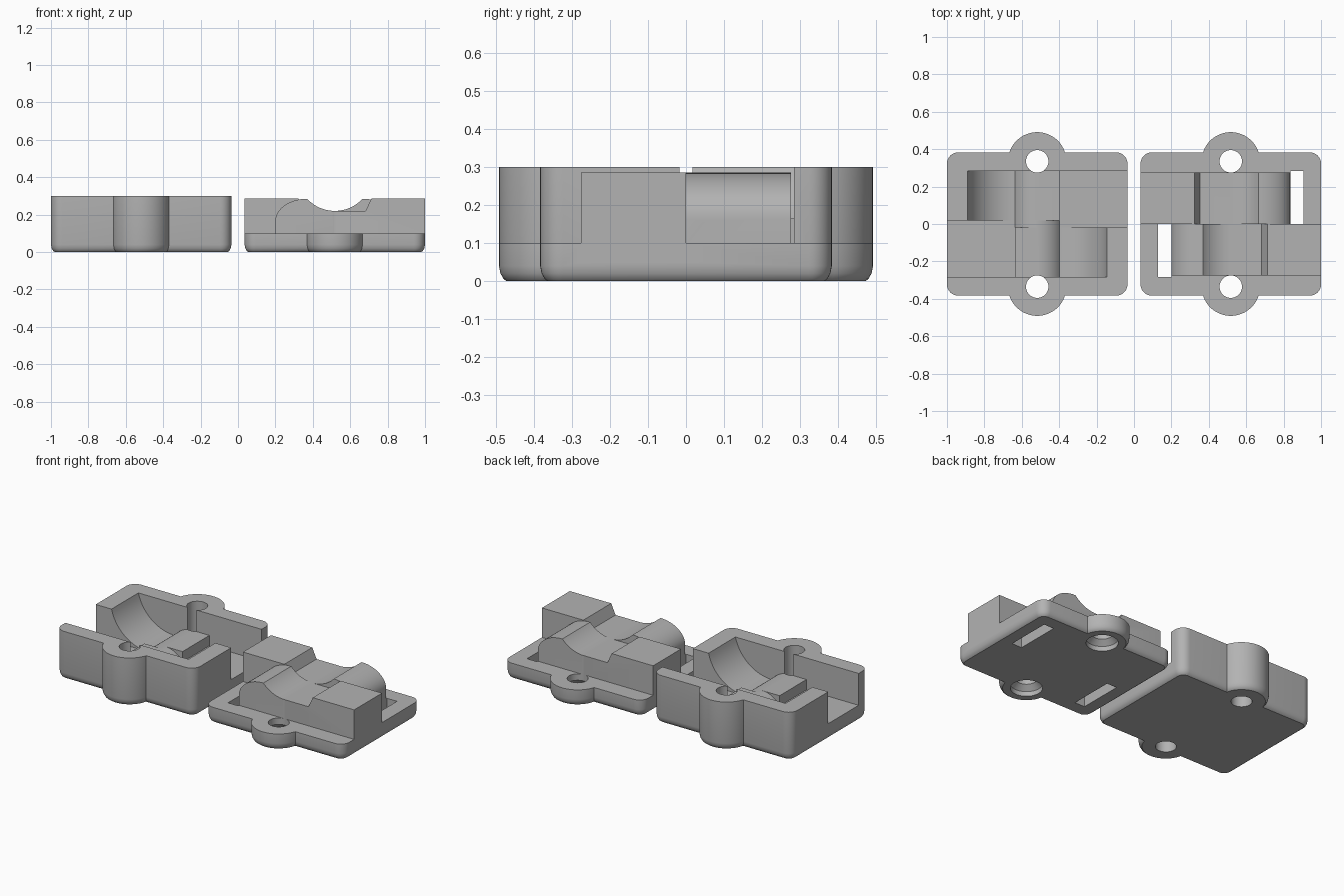
import bpy, bmesh
from math import sin, cos, asin, sqrt, pi, radians

old = bpy.data.objects.get("Cube")
if old:
    bpy.data.objects.remove(old, do_unlink=True)

grey = bpy.data.materials.new("plain grey")
grey.use_nodes = True
grey.diffuse_color = (0.45, 0.45, 0.45, 1)
grey.node_tree.nodes["Principled BSDF"].inputs["Base Color"].default_value = (0.45, 0.45, 0.45, 1)

CX = 0.5175                 # distance of each half's middle from x = 0
HALF_X, HALF_Y = 0.4825, 0.383
EAR_Y, EAR_R, HOLE_R = 0.335, 0.156, 0.06


def arc(cx, cy, rx, ry, a0, a1, n):
    return [(cx + rx * cos(a0 + (a1 - a0) * i / n), cy + ry * sin(a0 + (a1 - a0) * i / n))
            for i in range(n + 1)]


def loft(name, rings):
    """Solid through closed rings of equal length, capped at both ends."""
    bm = bmesh.new()
    loops = [[bm.verts.new(p) for p in ring] for ring in rings]
    n = len(loops[0])
    for a, b in zip(loops, loops[1:]):
        for i in range(n):
            j = (i + 1) % n
            bm.faces.new((a[i], a[j], b[j], b[i]))
    bm.faces.new(loops[0])
    bm.faces.new(loops[-1])
    bmesh.ops.recalc_face_normals(bm, faces=bm.faces)
    me = bpy.data.meshes.new(name)
    bm.to_mesh(me)
    bm.free()
    me.materials.append(grey)
    ob = bpy.data.objects.new(name, me)
    bpy.context.collection.objects.link(ob)
    return ob


def outline(d):
    """Rounded rectangle with a round ear at front and back, shrunk by d."""
    hx, hy, r, er = HALF_X - d, HALF_Y - d, 0.06 - d, EAR_R - d
    a = asin((hy - EAR_Y) / er)
    half = arc(hx - r, hy - r, r, r, 0, pi / 2, 8)
    half += arc(0, EAR_Y, er, er, a, pi - a, 32)
    half += arc(r - hx, hy - r, r, r, pi / 2, pi, 8)
    return half + [(-x, -y) for x, y in half]


def shell(name, cx, height):
    levels = [(0, 0.02), (0.006, 0.012), (0.02, 0.004), (0.04, 0), (height, 0)]
    return loft(name, [[(cx + x, y, z) for x, y in outline(d)] for z, d in levels])


def lane(name, profile, cx, y0, y1, turn):
    """Prism along y; turn = -1 gives the copy turned half round about z."""
    return loft(name, [[(cx + turn * x, turn * y, z) for x, z in profile] for y in (y0, y1)])


def box(name, x0, x1, y0, y1, z0, z1):
    return loft(name, [[(x0, y0, z), (x1, y0, z), (x1, y1, z), (x0, y1, z)] for z in (z0, z1)])


def post(name, cx, cy, levels):
    return loft(name, [[(x, y, z) for x, y in arc(cx, cy, r, r, 0, 2 * pi, 40)[:-1]]
                       for z, r in levels])


def combine(target, tool, operation):
    tool.hide_render = True
    mod = target.modifiers.new(operation.lower(), 'BOOLEAN')
    mod.operation, mod.solver, mod.object = operation, 'EXACT', tool
    bpy.context.view_layer.objects.active = target
    bpy.ops.object.modifier_apply(modifier=mod.name)
    bpy.data.objects.remove(tool, do_unlink=True)


# Deep half: two offset channels, each with a floor ridge and a curved end
body = shell("clamp_body", -CX, 0.3)
FLOOR, RIDGE, W = 0.1, 0.065, 0.12
R = (W * W + RIDGE * RIDGE) / (2 * RIDGE)
low = asin((R - RIDGE) / R)
channel = [(-0.6, FLOOR), (-W, FLOOR), (-W, FLOOR + RIDGE)]
channel += arc(0, FLOOR + RIDGE - R, R, R, pi / 2, low, 12)
channel += arc(W, 0.36, 0.26, 0.26, -pi / 2, -asin(0.06 / 0.26), 16)[1:]
channel += [(channel[-1][0], 0.4), (-0.6, 0.4)]
for turn in (1, -1):
    combine(body, lane("channel_cutter", channel, -CX, -0.284, 0.0175, turn), 'DIFFERENCE')
    combine(body, post("hole_cutter", -CX, turn * EAR_Y, [(-0.1, HOLE_R), (0.4, HOLE_R)]),
            'DIFFERENCE')

# Shallow half: plate with two offset pressing blocks
cover = shell("clamp_cover", CX, 0.1)
TOP, DIP, V = 0.285, 0.065, 0.148
R = (V * V + DIP * DIP) / (2 * DIP)
edge = asin((R - DIP) / R)
block = [(HALF_X, 0.05), (HALF_X, TOP), (0.195, TOP), (0.165, TOP - DIP)]
block += arc(0, TOP - DIP + R, R, R, -pi / 2, -pi + edge, 14)
block += arc(-V, 0.165, 0.17, 0.12, pi / 2, pi, 14)[1:]
block += [(-V - 0.17, 0.05)]
for turn in (1, -1):
    combine(cover, lane("pressing_block", block, CX, -0.276, 0.0005, turn), 'UNION')
for turn in (1, -1):
    # Through slot beside each block
    xs = sorted((CX - turn * 0.388, CX - turn * (V + 0.17)))
    ys = sorted((-turn * 0.284, -turn * 0.0005))
    combine(cover, box("slot_cutter", *xs, *ys, -0.1, 0.2), 'DIFFERENCE')
    # Countersunk screw hole
    sink = [(-0.02, 0.092), (0.03, 0.092), (0.06, HOLE_R), (0.4, HOLE_R)]
    combine(cover, post("screw_cutter", CX, turn * EAR_Y, sink), 'DIFFERENCE')

for ob in (body, cover):
    bpy.ops.object.select_all(action='DESELECT')
    ob.select_set(True)
    bpy.context.view_layer.objects.active = ob
    bpy.ops.object.shade_smooth_by_angle(angle=radians(30))
